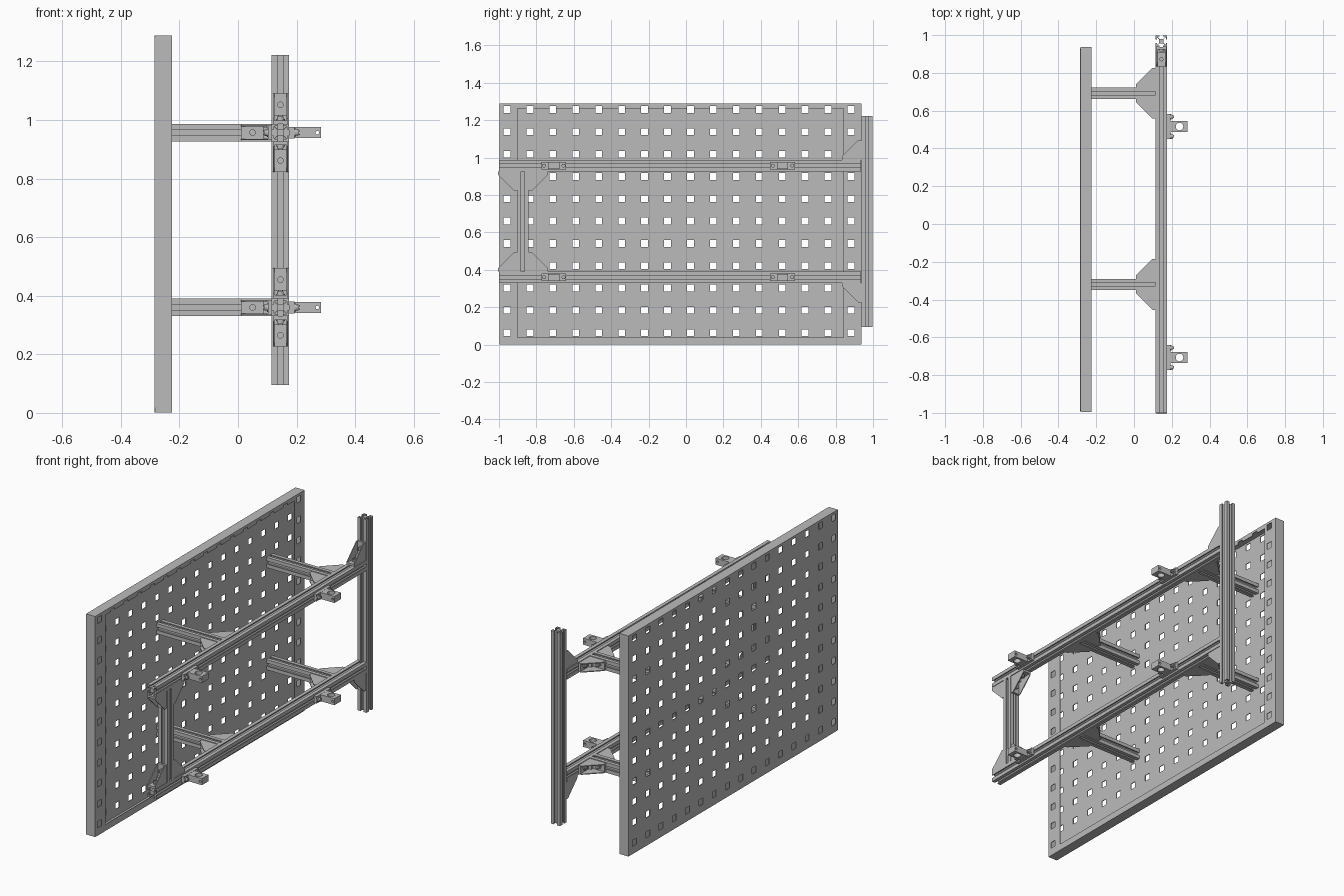
import bpy, bmesh, math
from mathutils import Vector, Matrix

cube = bpy.data.objects.get("Cube")
if cube:
    bpy.data.objects.remove(cube, do_unlink=True)

grey = bpy.data.materials.new("plain grey metal")
grey.use_nodes = True
grey.diffuse_color = (0.5, 0.5, 0.5, 1)
grey.node_tree.nodes["Principled BSDF"].inputs["Base Color"].default_value = grey.diffuse_color

X, Y, Z = Vector((1, 0, 0)), Vector((0, 1, 0)), Vector((0, 0, 1))


def finish(name, bm, normals=True):
    if normals:
        bmesh.ops.recalc_face_normals(bm, faces=bm.faces)
    me = bpy.data.meshes.new(name)
    bm.to_mesh(me)
    bm.free()
    me.materials.append(grey)
    ob = bpy.data.objects.new(name, me)
    bpy.context.collection.objects.link(ob)
    return ob


def prism(bm, pts, origin, u, v, w, length):
    """Extrude a 2D outline lying in the u-v plane along w."""
    verts = [bm.verts.new(origin + u * a + v * b) for a, b in pts]
    face = bm.faces.new(verts)
    out = bmesh.ops.extrude_face_region(bm, geom=[face], use_keep_orig=True)
    moved = [g for g in out["geom"] if isinstance(g, bmesh.types.BMVert)]
    bmesh.ops.translate(bm, verts=moved, vec=w * length)


def box(bm, lo, hi, origin=Vector(), u=X, v=Y, w=Z):
    pts = [(lo[0], lo[1]), (hi[0], lo[1]), (hi[0], hi[1]), (lo[0], hi[1])]
    prism(bm, pts, origin + w * lo[2], u, v, w, hi[2] - lo[2])


def circle(r, n=16):
    return [(r * math.cos(i * math.tau / n), r * math.sin(i * math.tau / n)) for i in range(n)]


def bolt(bm, base, u, v, axis, r=0.013, height=0.016):
    """Socket-head bolt: a low washer and a head with a recess."""
    prism(bm, circle(r * 1.15), base, u, v, axis, height * 0.3)
    prism(bm, circle(r * 0.85), base, u, v, axis, height * 0.8)
    for s in (-1, 1):
        box(bm, (-r * 0.6, s * r * 0.5 - 0.002, 0), (r * 0.6, s * r * 0.5 + 0.002, height), base, u, v, axis)


# Slotted beam profile: one side, turned four times
H = 0.03
side = [(H, H), (0.009, H), (0.009, 0.024), (0.019, 0.024), (0.019, 0.021), (0.01, 0.012)]
side += [(-a, b) for a, b in reversed(side[1:])]
profile = []
for k in range(4):
    c, s = round(math.cos(k * math.pi / 2)), round(math.sin(k * math.pi / 2))
    profile += [(a * c - b * s, a * s + b * c) for a, b in side]


def beam(name, start, u, v, w, length):
    bm = bmesh.new()
    prism(bm, profile, start, u, v, w, length)
    finish(name, bm)


def bracket(name, corner, a, b, leg=0.104):
    """Corner bracket: two gusset walls, two bolted feet along a and b."""
    bm = bmesh.new()
    w = a.cross(b)
    wall, half, thick = 0.005, 0.026, 0.012
    gusset = [(0, 0), (leg, 0), (leg, 0.018), (0.018, leg), (0, leg)]
    for d in (-half, half - wall):
        prism(bm, gusset, corner + w * d, a, b, w, wall)
    box(bm, (0, 0, -0.02), (0.03, 0.03, 0.02), corner, a, b, w)
    for p, q in ((a, b), (b, a)):
        box(bm, (0.03, 0, -half + wall), (leg, thick, half - wall), corner, p, q, w)
        bolt(bm, corner + p * 0.065 + q * thick, p, w, q)
    finish(name, bm)


# Perforated pan with walls and a folded lip
x0, x1 = -0.283, -0.227
y0, y1, z0, z1 = -0.995, 0.936, 0.002, 1.288
LY0, LY1, LZ0, LZ1 = -0.9, 0.842, 0.038, 1.262
r = 0.018
col = [-0.957 + 0.1226 * i for i in range(16)]
row = [0.064 + 0.1193 * i for i in range(11)]
ys = sorted([y0, y1, LY0, LY1] + [c + s * r for c in col for s in (-1, 1)])
zs = sorted([z0, z1, LZ0, LZ1] + [c + s * r for c in row for s in (-1, 1)])


def quad(bm, pts):
    bm.faces.new([bm.verts.new(p) for p in pts])


bm = bmesh.new()
for ya, yb in zip(ys, ys[1:]):
    for za, zb in zip(zs, zs[1:]):
        y, z = (ya + yb) / 2, (za + zb) / 2
        if any(abs(y - c) < r for c in col) and any(abs(z - c) < r for c in row):
            continue
        quad(bm, [(x0, ya, za), (x0, ya, zb), (x0, yb, zb), (x0, yb, za)])
        if not (LY0 < y < LY1 and LZ0 < z < LZ1):
            quad(bm, [(x1, ya, za), (x1, yb, za), (x1, yb, zb), (x1, ya, zb)])
for ya, yb in zip(ys, ys[1:]):
    quad(bm, [(x0, ya, z0), (x0, yb, z0), (x1, yb, z0), (x1, ya, z0)])
    quad(bm, [(x0, ya, z1), (x1, ya, z1), (x1, yb, z1), (x0, yb, z1)])
for za, zb in zip(zs, zs[1:]):
    quad(bm, [(x0, y0, za), (x1, y0, za), (x1, y0, zb), (x0, y0, zb)])
    quad(bm, [(x0, y1, za), (x0, y1, zb), (x1, y1, zb), (x1, y1, za)])
bmesh.ops.remove_doubles(bm, verts=bm.verts, dist=0.0002)
pan = finish("perforated_panel", bm, normals=False)
mod = pan.modifiers.new("sheet", "SOLIDIFY")
mod.thickness = 0.004
mod.offset = 0

# Long rails, wall arms and their brackets
RX = 0.145
LOW, HIGH = 0.36, 0.957
ARMS = {"front": -0.32, "back": 0.693}
for level, z in (("lower", LOW), ("upper", HIGH)):
    beam(level + "_rail", Vector((RX, -1, z)), Z, X, Y, 1.936)
    for place, y in ARMS.items():
        beam(f"{level}_{place}_arm", Vector((x0 + 0.002, y, z)), Y, Z, X, RX - H - x0 - 0.002)
        for s in (-1, 1):
            bracket(f"{level}_{place}_arm_bracket", Vector((RX - H, y + s * H, z)), -X, Y * s)

# Back post and front strut
beam("back_post", Vector((RX, 0.968, 0.095)), X, Y, Z, 1.127)
beam("front_strut", Vector((RX, -0.872, LOW + H)), X, Y, Z, HIGH - LOW - 2 * H)
for z, s in ((LOW, 1), (HIGH, -1)):
    bracket("back_post_bracket", Vector((RX, 0.937, z - s * H)), -Y, Z * -s)
    for d in (-1, 1):
        bracket("front_strut_bracket", Vector((RX, -0.872 + d * H, z + s * H)), Y * d, Z * s)

# Hinge clamp: base plate, eye block with two bores, two bolts
bm = bmesh.new()
box(bm, (0.03, -0.03, -0.019), (0.108, 0.03, 0.019))
eye = finish("clamp_eye", bm)
bm = bmesh.new()
prism(bm, circle(0.02, 24), Vector((0.066, 0, -0.1)), X, Y, Z, 0.2)
bore = finish("bore_cutter", bm)
bm = bmesh.new()
prism(bm, circle(0.006), Vector((0.096, -0.1, 0)), Z, X, Y, 0.2)
pin = finish("pin_cutter", bm)
for cutter in (bore, pin):
    cut = eye.modifiers.new("bore", "BOOLEAN")
    cut.operation = "DIFFERENCE"
    cut.solver = "EXACT"
    cut.object = cutter
bpy.context.view_layer.update()
eye_mesh = bpy.data.meshes.new_from_object(eye.evaluated_get(bpy.context.evaluated_depsgraph_get()))
for ob in (eye, bore, pin):
    bpy.data.objects.remove(ob, do_unlink=True)

bm = bmesh.new()
bm.from_mesh(eye_mesh)
box(bm, (0, -0.066, -0.02), (0.018, 0.066, 0.02))
box(bm, (0.018, -0.03, -0.019), (0.03, 0.03, 0.019))
for s in (-1, 1):
    bolt(bm, Vector((0.018, s * 0.052, 0)), Y, Z, X, 0.012, 0.018)
clamp = finish("hinge_clamp", bm)
clamp.location = (RX + H, -0.707, LOW)
for y, z in ((-0.707, HIGH), (0.516, LOW), (0.516, HIGH)):
    twin = bpy.data.objects.new("hinge_clamp", clamp.data)
    twin.location = (RX + H, y, z)
    bpy.context.collection.objects.link(twin)
